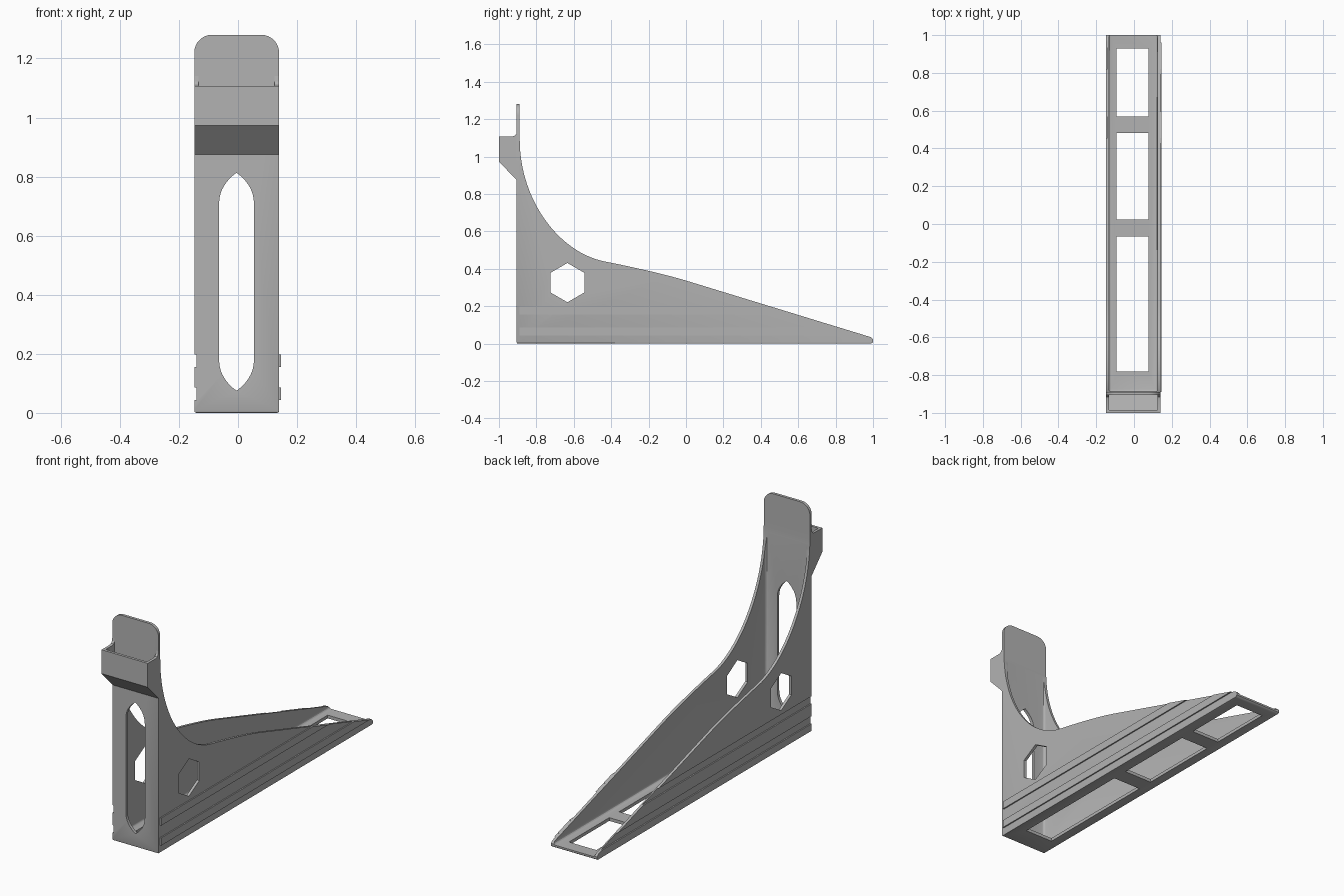
import bpy, bmesh, math
from mathutils import Vector
from mathutils.geometry import interpolate_bezier

if "Cube" in bpy.data.objects:
    bpy.data.objects.remove(bpy.data.objects["Cube"], do_unlink=True)

grey = bpy.data.materials.new("plain grey")
grey.use_nodes = True
grey.diffuse_color = (0.45, 0.45, 0.45, 1)
grey.node_tree.nodes["Principled BSDF"].inputs["Base Color"].default_value = grey.diffuse_color

LEFT, RIGHT = -0.148, 0.139       # outer faces of the side walls
WALL = 0.015
MID = (LEFT + RIGHT) / 2
FRONT, INNER = -0.905, -0.888     # faces of the upright plate


def prism(name, points, axis, start, end, bevel=0, pick=None, segments=3):
    """Extrude a 2D outline along an axis, then round the picked edges."""
    place = {"x": lambda p: (start, p[0], p[1]),
             "y": lambda p: (p[0], start, p[1]),
             "z": lambda p: (p[0], p[1], start)}[axis]
    shift = Vector([end - start if a == axis else 0 for a in "xyz"])
    bm = bmesh.new()
    face = bm.faces.new([bm.verts.new(place(p)) for p in points])
    new = bmesh.ops.extrude_face_region(bm, geom=[face])["geom"]
    bmesh.ops.translate(bm, vec=shift, verts=[g for g in new if isinstance(g, bmesh.types.BMVert)])
    bmesh.ops.recalc_face_normals(bm, faces=bm.faces)
    if bevel:
        round_edges(bm, bevel, pick, segments)
    mesh = bpy.data.meshes.new(name)
    bm.to_mesh(mesh)
    bm.free()
    mesh.materials.append(grey)
    obj = bpy.data.objects.new(name, mesh)
    bpy.context.collection.objects.link(obj)
    return obj


def round_edges(bm, width, pick=None, segments=3):
    edges = [e for e in bm.edges if pick is None or pick(*[v.co for v in e.verts])]
    bmesh.ops.bevel(bm, geom=edges, offset=width, segments=segments, profile=0.5, affect='EDGES')


def rect(a0, a1, b0, b1):
    return [(a0, b0), (a1, b0), (a1, b1), (a0, b1)]


def cut(obj, cutter):
    mod = obj.modifiers.new("cut", 'BOOLEAN')
    mod.operation, mod.solver, mod.object = 'DIFFERENCE', 'EXACT', cutter
    bpy.context.view_layer.objects.active = obj
    bpy.ops.object.modifier_apply(modifier=mod.name)
    bpy.data.objects.remove(cutter, do_unlink=True)


def curve(*points, n=16):
    return [tuple(p)[:2] for p in interpolate_bezier(*[Vector(p) for p in points], n)]


# Side outline: upright tab, concave sweep, long taper and rounded tip
sweep = curve((-0.889, 1.09), (-0.889, 0.77), (-0.68, 0.485), (-0.43, 0.438), n=28)
shoulder = curve((-0.43, 0.438), (-0.35, 0.423), (-0.12, 0.374), (0, 0.337), n=10)
outline = ([(FRONT, 0), (FRONT, 1.28), (-0.889, 1.28)] + sweep + shoulder[1:]
           + [(0.97, 0.04), (0.988, 0.034), (1, 0.022), (1, 0.008), (0.992, 0)])
body = prism("bracket_body", outline, "x", LEFT, RIGHT)

# Round the tab corners and the underside edges
bm = bmesh.new()
bm.from_mesh(body.data)
round_edges(bm, 0.06, lambda a, b: min(a.z, b.z) > 1.27 and abs(a.x - b.x) < 0.001, 8)
round_edges(bm, 0.007, lambda a, b: max(a.z, b.z) < 0.001, 2)
bm.to_mesh(body.data)
bm.free()

# Hollow the channel, leaving small fillets in its corners
cut(body, prism("channel_cutter", rect(INNER, 1.3, 0.018, 1.4), "x",
                LEFT + WALL, RIGHT - WALL, bevel=0.012))

# Pointed slot in the upright plate
slot_x, half = -0.005, 0.059
arch = curve((half, 0.71), (half, 0.755), (half * 0.55, 0.79), (0, 0.813), n=9)
top = arch + [(-x, z) for x, z in arch[-2::-1]]
slot = top + [(x, 0.888 - z) for x, z in reversed(top)]
cut(body, prism("slot_cutter", [(x + slot_x, z) for x, z in slot], "y", -1.1, -0.8))

# Hexagonal hole through both side walls
hexagon = [(-0.634 + 0.105 * math.sin(i * math.pi / 3),
            0.326 + 0.105 * math.cos(i * math.pi / 3)) for i in range(6)]
cut(body, prism("hexagon_cutter", hexagon, "x", -0.3, 0.3))

# Three windows in the base
for y0, y1 in [(-0.78, -0.066), (0.024, 0.483), (0.57, 0.928)]:
    cut(body, prism("window_cutter", rect(-0.092, 0.078, y0, y1), "z", -0.1, 0.03))

# Grooves on the right wall, matching ribs on the left wall
for name, z0, z1 in [("lower", 0.043, 0.086), ("upper", 0.155, 0.198)]:
    cut(body, prism("groove_cutter", rect(-1.2, 1.2, z0, z1), "x", -0.3, LEFT + 0.007))
    ends = [((0.337 - z) / 0.306, z) for z in (z0, z1)]
    prism(name + "_rib", [(-0.89, z0), *ends, (-0.89, z1)], "x", RIGHT, RIGHT + 0.007)

# Open pocket hooked on the front of the upright plate
hook = prism("hook_pocket", [(FRONT, 0.874), (-1, 0.973), (-1, 1.107), (-0.93, 1.107),
                             (-0.916, 1.111), (-0.907, 1.122), (FRONT, 1.14)], "x", LEFT, RIGHT)
cut(hook, prism("pocket_cutter", [(-0.985, 1.3), (-0.985, 0.98), (-0.9, 0.892), (-0.9, 1.3)],
                "x", LEFT + WALL, RIGHT - WALL))

# Smooth the curved faces, keeping edges sharp
for obj in (body, hook):
    bpy.ops.object.select_all(action='DESELECT')
    obj.select_set(True)
    bpy.context.view_layer.objects.active = obj
    bpy.ops.object.shade_smooth_by_angle(angle=math.radians(30))
